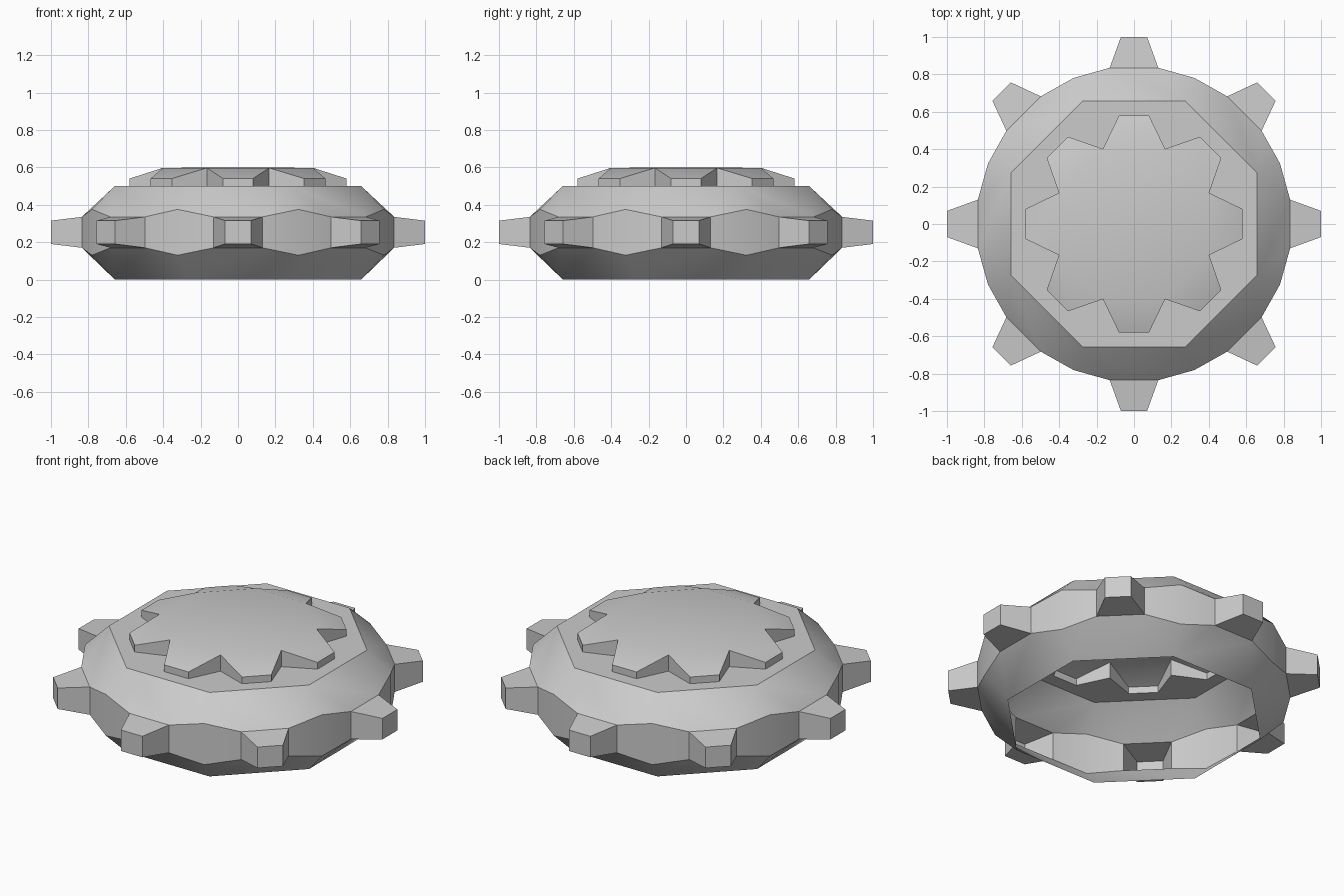
import bpy, bmesh, math
from mathutils import Matrix, Vector

if "Cube" in bpy.data.objects:
    bpy.data.objects.remove(bpy.data.objects["Cube"])

SECTORS = 8


def ring(bm, points):
    """Repeat a list of sector points around z; returns verts per sector."""
    return [[bm.verts.new(Matrix.Rotation(math.tau * k / SECTORS, 3, 'Z') @ Vector(p))
             for p in points] for k in range(SECTORS)]


def corner(radius, z):
    """Point on the octagon corner at the start of a sector."""
    a = -math.pi / SECTORS
    return (radius * math.cos(a), radius * math.sin(a), z)


def chain(rows, k):
    """Sector k's points closed with the first point of the next sector."""
    return rows[k] + [rows[(k + 1) % SECTORS][0]]


def bridge(bm, upper, lower):
    """Wall between two matching rings."""
    for k in range(SECTORS):
        u, l = chain(upper, k), chain(lower, k)
        for i in range(len(u) - 1):
            bm.faces.new((u[i], l[i], l[i + 1], u[i + 1]))


def fan_to_octagon(bm, octagon, c0, left, right, c1, k):
    """Join one octagon side to a corner / tooth / corner outline."""
    a, b = chain(octagon, k)
    bm.faces.new((a, c0, left))
    bm.faces.new((a, left, right, b))
    bm.faces.new((b, right, c1))


def finish(bm, name):
    bmesh.ops.recalc_face_normals(bm, faces=bm.faces[:])
    me = bpy.data.meshes.new(name)
    bm.to_mesh(me)
    bm.free()
    ob = bpy.data.objects.new(name, me)
    bpy.context.collection.objects.link(ob)
    bpy.ops.object.select_all(action='DESELECT')
    ob.select_set(True)
    bpy.context.view_layer.objects.active = ob
    bpy.ops.object.shade_smooth_by_angle(angle=math.radians(30))


def gear_outline(z_corner, z_base, z_tip):
    return [corner(0.845, z_corner), (0.835, -0.13, z_base), (1.0, -0.07, z_tip),
            (1.0, 0.07, z_tip), (0.835, 0.13, z_base)]


def star_outline(z_valley, z_tip):
    return [corner(0.435, z_valley), (0.58, -0.08, z_tip), (0.58, 0.08, z_tip)]


# Toothed hollow shell, open underneath, with a star-shaped opening on top
bm = bmesh.new()
upper = ring(bm, gear_outline(0.375, 0.335, 0.315))
lower = ring(bm, gear_outline(0.13, 0.17, 0.19))
bridge(bm, upper, lower)
top = ring(bm, [corner(0.713, 0.5)])
bottom = ring(bm, [corner(0.713, 0.0)])
star_hole = ring(bm, star_outline(0.5, 0.5))
for k in range(SECTORS):
    for gear, octagon in ((upper, top), (lower, bottom)):
        c0, b0, t0, t1, b1, c1 = chain(gear, k)
        fan_to_octagon(bm, octagon, c0, b0, b1, c1, k)   # slanted bevel
        bm.faces.new((b0, t0, t1, b1))                   # tooth top / underside
    fan_to_octagon(bm, top, *chain(star_hole, k), k)     # flat top rim
finish(bm, "toothed_shell")

# Star-shaped cap with sloping points
bm = bmesh.new()
cap_top = ring(bm, star_outline(0.597, 0.54))
cap_base = ring(bm, star_outline(0.5, 0.5))
bridge(bm, cap_top, cap_base)
centre = bm.verts.new((0, 0, 0.6))
for k in range(SECTORS):
    v0, t0, t1, v1 = chain(cap_top, k)
    bm.faces.new((v0, t0, t1, v1))
    bm.faces.new((centre, v0, v1))
finish(bm, "star_cap")
